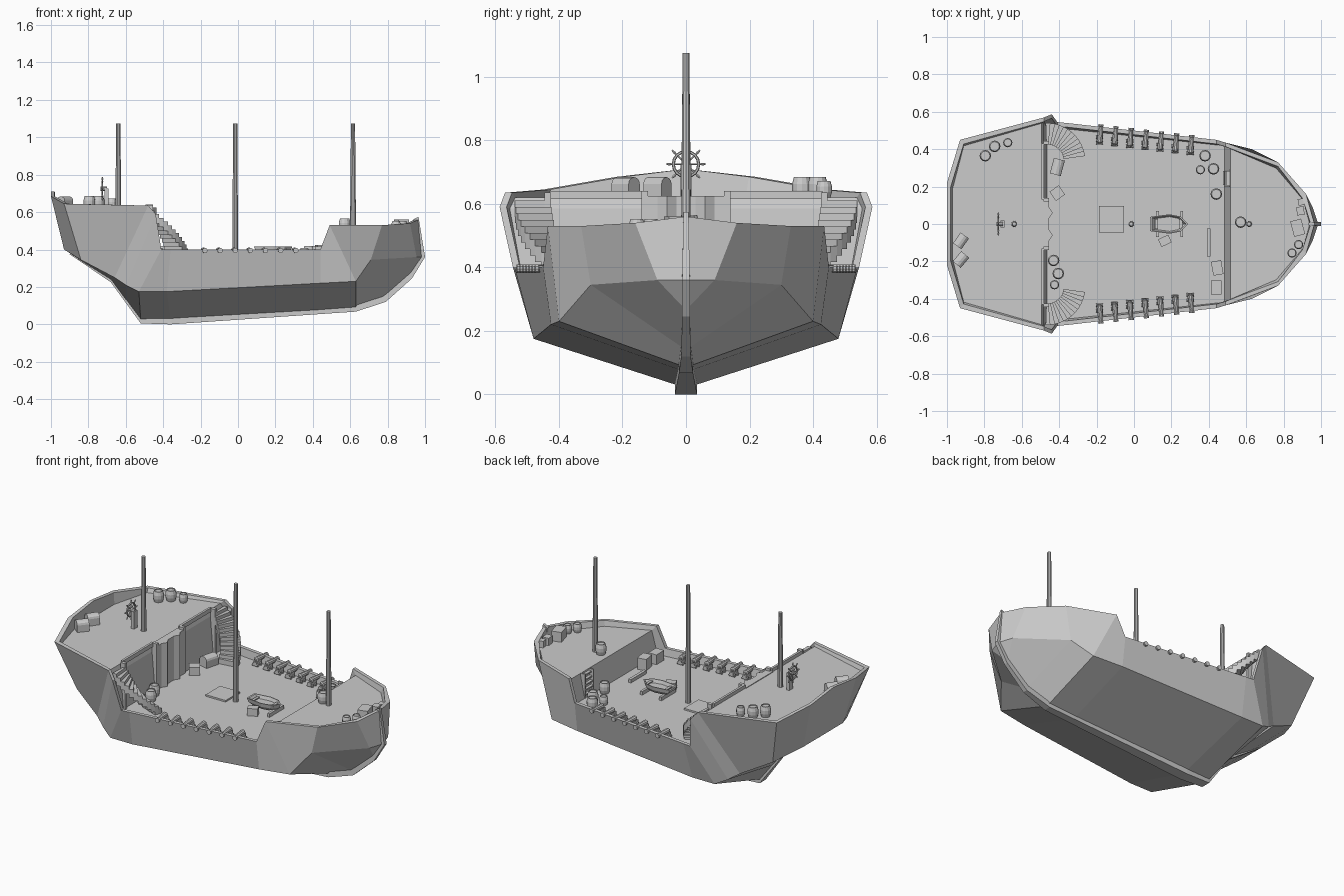
import bpy, bmesh, math
from mathutils import Matrix, Vector

if "Cube" in bpy.data.objects:
    bpy.data.objects.remove(bpy.data.objects["Cube"])

AFT, MAIN, FORE = 0.62, 0.355, 0.50      # deck heights


def mesh_object(name, verts, faces):
    """Mesh from points, merging doubles and dropping collapsed faces."""
    bm, seen = bmesh.new(), {}
    vs = []
    for v in verts:
        k = tuple(round(c, 4) + 0.0 for c in v)
        if k not in seen:
            seen[k] = bm.verts.new(v)
        vs.append(seen[k])
    for f in faces:
        loop = list(dict.fromkeys(vs[i] for i in f))
        if len(loop) > 2 and not bm.faces.get(loop):
            bm.faces.new(loop)
    bmesh.ops.recalc_face_normals(bm, faces=bm.faces[:])
    me = bpy.data.meshes.new(name)
    bm.to_mesh(me)
    bm.free()
    ob = bpy.data.objects.new(name, me)
    bpy.context.collection.objects.link(ob)
    return ob


def loft(name, rings, caps=True):
    """Skin closed rings of equal length."""
    n = len(rings[0])
    verts = [p for r in rings for p in r]
    faces = [(i * n + j, i * n + (j + 1) % n, (i + 1) * n + (j + 1) % n, (i + 1) * n + j)
             for i in range(len(rings) - 1) for j in range(n)]
    if caps:
        faces += [tuple(range(n)), tuple(range((len(rings) - 1) * n, len(rings) * n))]
    return mesh_object(name, verts, faces)


def lathe(name, profile, sides, matrix):
    """Revolve (radius, height) pairs about local z."""
    rings = [[matrix @ Vector((r * math.cos(2 * math.pi * k / sides),
                               r * math.sin(2 * math.pi * k / sides), h))
              for k in range(sides)] for r, h in profile]
    return loft(name, rings)


def box(name, x, y, z, sx, sy, sz, rot=0):
    """Box standing on height z, turned by rot degrees."""
    m = Matrix.Translation((x, y, z)) @ Matrix.Rotation(math.radians(rot), 4, 'Z')
    ring = [(-sx / 2, -sy / 2), (sx / 2, -sy / 2), (sx / 2, sy / 2), (-sx / 2, sy / 2)]
    return loft(name, [[m @ Vector((a, b, h)) for a, b in ring] for h in (0, sz)])


# Hull stations, stern to bow: keel xz, chine xyz, rail xyz, deck xz
stations = [
    ((-.93, .40), (-.93, 0, .40), (-1, 0, .71), (-.97, AFT)),
    ((-.92, .395), (-.93, .19, .40), (-1, .22, .685), (-.97, AFT)),
    ((-.84, .34), (-.84, .36, .345), (-.93, .45, .645), (-.91, AFT)),
    ((-.68, .24), (-.66, .42, .25), (-.48, .57, .635), (-.495, AFT)),
    ((-.60, .13), (-.60, .45, .21), (-.44, .587, .59), (-.485, .585)),
    ((-.52, .02), (-.53, .48, .175), (-.41, .545, .40), (-.465, MAIN)),
    ((-.36, .02), (-.38, .48, .175), (-.36, .54, .40), (-.36, MAIN)),
    ((.44, .07), (.44, .425, .22), (.44, .45, .40), (.485, MAIN)),
    ((.63, .085), (.63, .40, .23), (.49, .435, .53), (.515, FORE)),
    ((.78, .14), (.71, .30, .345), (.77, .33, .53), (.76, FORE)),
    ((.92, .265), (.955, .09, .36), (.92, .16, .54), (.905, FORE)),
    ((.985, .36), (.985, 0, .36), (.965, 0, .56), (.94, FORE))]
verts, faces = [], []
for s in (1, -1):
    base = len(verts)
    for k, c, t, d in stations:
        xi = t[0] - math.copysign(.02, t[0]) if abs(t[0]) > .9 else t[0]
        verts += [(k[0], 0, k[1]), (c[0], s * c[1], c[2]), (t[0], s * t[1], t[2]),
                  (xi, s * max(t[1] - .022, 0), t[2]),
                  (d[0], s * max(t[1] - .032, 0), d[1]), (d[0], 0, d[1])]
    for i in range(len(stations) - 1):
        for j in range(5):
            a = base + i * 6 + j
            faces.append((a, a + 1, a + 7, a + 6))
mesh_object("hull", verts, faces)

# Keel and stem bar: x, z, half width
keel = [(-.90, .375, .012), (-.68, .225, .012), (-.52, .005, .03), (-.36, 0, .035), (.63, .068, .022),
        (.79, .12, .015), (.93, .245, .012), (1, .36, .012), (.965, .575, .008)]
rings = []
for x, z, w in keel:
    p = Vector((x, 0, z))
    q = p + (Vector((x * .75, 0, .45)) - p).normalized() * .035
    rings.append([(p.x, -w, p.z), (p.x, w, p.z), (q.x, w, q.z), (q.x, -w, q.z)])
loft("keel", rings)

# Masts
for name, x, z in (("mizzen_mast", -.64, AFT), ("main_mast", -.015, MAIN), ("fore_mast", .615, FORE)):
    lathe(name, [(.016, z), (.011, 1.075)], 10, Matrix.Translation((x, 0, 0)))

# Aft cabin front: central bay, pilasters, side panels and low rails
bay = [(-.50, -.13), (-.455, -.13), (-.455, -.09), (-.435, -.06), (-.455, -.03),
       (-.455, .03), (-.435, .06), (-.455, .09), (-.455, .13), (-.50, .13)]
loft("cabin_bay", [[(x, y, z) for x, y in bay] for z in (MAIN, AFT + .004)])
for s in (1, -1):
    box("cabin_panel_rail", -.487, s * .28, AFT - .005, .014, .30, .025)
    box("cabin_post", -.47, s * .13, MAIN, .03, .02, .285)
    box("cabin_post", -.47, s * .435, MAIN, .03, .02, .28)

# Curved stairs, winding down from the aft deck
N = 12
for s in (1, -1):
    for i in range(N):
        a0, a1 = (math.radians(92 - 84 * k / N) for k in (i, i + 1))
        ring = [(-.465 + r * math.cos(a), s * (.335 + r * math.sin(a)))
                for r, a in ((.09, a0), (.205, a0), (.205, a1), (.09, a1))]
        top = AFT - .01 - (AFT - .02 - MAIN) * i / N
        low = max(MAIN, top - .05)
        loft("stair_step", [[(x, y, z) for x, y in ring] for z in (low, top)])

# Short ladder up to the fore deck
for i in range(5):
    box("fore_step", .49 + i * .005, .245, MAIN + .02 + i * .027, .03, .075, .008)
for y in (.205, .285):
    box("fore_ladder_side", .497, y, MAIN, .03, .008, .148)

# Cannons on little carriages, seven per side
for s in (1, -1):
    for i in range(7):
        x = -.185 + i * .081
        y = .485 - i * .0095
        m = (Matrix.Translation((x, s * (y - .05), .395))
             @ Matrix.Rotation(math.radians(-90 * s), 4, 'X')
             @ Matrix.Rotation(math.radians(5), 4, 'Y'))
        lathe("cannon", [(.006, -.008), (.008, 0), (.016, .004), (.014, .05), (.011, .085),
                         (.014, .088), (.014, .098)], 10, m)
        box("cannon_carriage", x, s * (y - .035), MAIN + .008, .024, .05, .022)
        for dy in (-.05, -.022):
            wm = Matrix.Translation((x - .019, s * (y + dy), MAIN + .01)) @ Matrix.Rotation(math.pi / 2, 4, 'Y')
            lathe("carriage_wheels", [(.009, 0), (.009, .038)], 8, wm)

# Barrels
barrels = [(-.795, .365, AFT), (-.745, .415, AFT), (-.675, .435, AFT), (-.43, -.195, MAIN),
           (-.405, -.265, MAIN), (-.425, -.325, MAIN), (.38, .365, MAIN), (.355, .29, MAIN),
           (.425, .295, MAIN), (.44, .16, MAIN), (.57, .01, FORE), (.88, -.11, FORE), (.845, -.155, FORE)]
for i, (x, y, z) in enumerate(barrels):
    k = .8 if i in (2, 5, 7, 11, 12) else 1
    prof = [(.025, 0), (.031, .022), (.031, .043), (.025, .065), (.021, .065), (.021, .060)]
    lathe("barrel", [(r * k, h * k) for r, h in prof], 12, Matrix.Translation((x, y, z)))

# Crates: x, y, deck, size x, size y, height, turn
for c in [(-.41, .165, MAIN, .06, .06, .05, 35), (.165, -.09, MAIN, .06, .045, .045, 25),
          (.445, -.235, MAIN, .055, .075, .07, 10), (.44, -.34, MAIN, .055, .075, .06, 0),
          (.895, .118, FORE, .035, .035, .04, 10), (.89, .07, FORE, .04, .045, .045, 5),
          (.875, -.02, FORE, .06, .085, .06, 15)]:
    box("crate", *c)

# Chests with rounded lids
for x, y, z, w, l, rot in [(-.925, -.09, AFT, .055, .07, -35), (-.925, -.19, AFT, .055, .07, -40),
                           (-.41, .305, MAIN, .06, .085, -15)]:
    m = Matrix.Translation((x, y, z)) @ Matrix.Rotation(math.radians(rot), 4, 'Z')
    prof = [(-w / 2, 0), (w / 2, 0)] + [(w / 2 * math.cos(a), .042 + .022 * math.sin(a))
                                        for a in (math.pi * k / 6 for k in range(7))]
    loft("chest", [[m @ Vector((a, yy, b)) for a, b in prof] for yy in (-l / 2, l / 2)])

# Cargo hatch, plank and small deck hatch
box("cargo_hatch", -.12, .025, MAIN, .135, .14, .01)
box("plank", .40, -.10, MAIN, .018, .15, .02)

# Rowing boat on two chocks
plan = [(-.105, -.038), (0, -.052), (.06, -.04), (.10, 0), (.06, .04), (0, .052), (-.105, .038)]
loft("rowing_boat", [[(.19 + x * k, y * k, z) for x, y in plan]
                     for k, z in ((.62, .372), (.9, .392), (1, .415), (.9, .415), (.75, .395))])
for x in (.125, .255):
    box("boat_chock", x, 0, MAIN, .015, .14, .022)
    box("boat_bench", x - .005, 0, .402, .016, .055, .006)

# Steering wheel: rim, hub, spokes and post
wheel = Vector((-.725, 0, .725))
bpy.ops.mesh.primitive_torus_add(major_radius=.04, minor_radius=.005, major_segments=16,
                                 minor_segments=6, location=wheel, rotation=(0, math.pi / 2, 0))
bpy.context.object.name = "wheel_rim"
lathe("wheel_hub", [(.011, -.01), (.011, .025)], 8,
      Matrix.Translation(wheel) @ Matrix.Rotation(math.pi / 2, 4, 'Y'))
for i in range(8):
    m = Matrix.Translation(wheel) @ Matrix.Rotation(i * math.pi / 4, 4, 'X')
    lathe("wheel_spoke", [(.003, 0), (.003, .045), (.005, .052), (.003, .062)], 6, m)
box("wheel_post", -.703, 0, AFT, .02, .035, .105)
